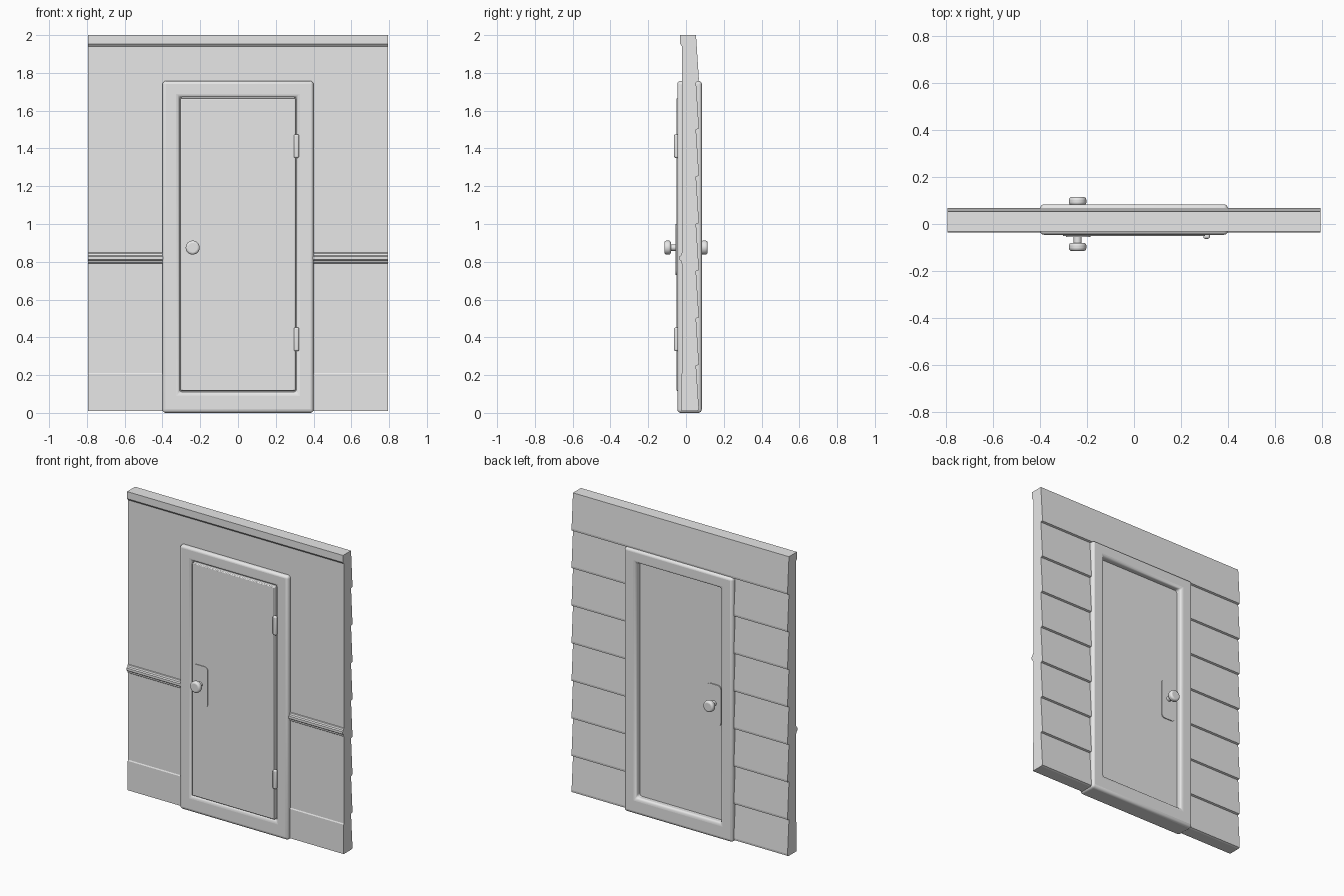
import bpy, bmesh, math
from mathutils import Vector, Matrix

if "Cube" in bpy.data.objects:
    bpy.data.objects.remove(bpy.data.objects["Cube"])

grey = bpy.data.materials.new("plain_grey")
grey.use_nodes = True
COLOUR = (0.8, 0.8, 0.8, 1)
grey.diffuse_color = COLOUR
for node in grey.node_tree.nodes:
    if node.type == 'BSDF_PRINCIPLED':
        node.inputs["Base Color"].default_value = COLOUR


def finish(name, bm, bevel=0, segments=3, smooth=True):
    bmesh.ops.recalc_face_normals(bm, faces=bm.faces[:])
    mesh = bpy.data.meshes.new(name)
    bm.to_mesh(mesh)
    bm.free()
    mesh.materials.append(grey)
    ob = bpy.data.objects.new(name, mesh)
    bpy.context.collection.objects.link(ob)
    if bevel:
        mod = ob.modifiers.new("rounded_edges", 'BEVEL')
        mod.width, mod.segments = bevel, segments
        mod.limit_method, mod.angle_limit = 'ANGLE', math.radians(40)
    if smooth:
        bpy.ops.object.select_all(action='DESELECT')
        ob.select_set(True)
        bpy.context.view_layer.objects.active = ob
        bpy.ops.object.shade_smooth_by_angle(angle=math.radians(35))
    return ob


def box(name, low, high, bevel=0, segments=3):
    low, high = Vector(low), Vector(high)
    bm = bmesh.new()
    bmesh.ops.create_cube(bm, size=1)
    bmesh.ops.scale(bm, vec=high - low, verts=bm.verts)
    bmesh.ops.translate(bm, vec=(low + high) / 2, verts=bm.verts)
    return finish(name, bm, bevel, segments)


def extrude(bm, points, offset):
    face = bm.faces.new([bm.verts.new(p) for p in points])
    out = bmesh.ops.extrude_face_region(bm, geom=[face])
    moved = [g for g in out["geom"] if isinstance(g, bmesh.types.BMVert)]
    bmesh.ops.translate(bm, vec=offset, verts=moved)


def disc(name, x, z, y0, y1, radius, bevel=0):
    bm = bmesh.new()
    place = Matrix.Translation((x, (y0 + y1) / 2, z)) @ Matrix.Rotation(math.pi / 2, 4, 'X')
    bmesh.ops.create_cone(bm, cap_ends=True, segments=32, radius1=radius,
                          radius2=radius, depth=abs(y1 - y0), matrix=place)
    return finish(name, bm, bevel, 4)


# Wall cross-section: skirting, chair rail and crown in front, lapped boards behind
FRONT = -0.02
section = [(-0.024, 0.01), (-0.024, 0.205), (FRONT, 0.212), (FRONT, 0.79),
           (-0.027, 0.795), (-0.027, 0.805), (-0.036, 0.812), (-0.036, 0.828),
           (-0.027, 0.833), (-0.024, 0.845), (FRONT, 0.848),
           (FRONT, 1.94), (-0.031, 1.953), (-0.031, 2.0)]
for board in range(7, -1, -1):
    bottom = max(board * 0.25, 0.01)
    section += [(0.053, board * 0.25 + 0.25), (0.068, bottom + 0.018),
                (0.066, bottom + 0.004)]
section.append((0.055, 0.01))


def wall(name, x0, x1, floor=None):
    bm = bmesh.new()
    extrude(bm, [(x0, y, z) for y, z in section], (x1 - x0, 0, 0))
    if floor:
        cut = bmesh.ops.bisect_plane(bm, geom=bm.verts[:] + bm.edges[:] + bm.faces[:],
                                     plane_co=(0, 0, floor), plane_no=(0, 0, 1),
                                     clear_inner=True)
        rim = [g for g in cut["geom_cut"] if isinstance(g, bmesh.types.BMEdge)]
        bmesh.ops.contextual_create(bm, geom=rim)
    finish(name, bm, smooth=False)


wall("right_wall", -0.795, -0.36)
wall("left_wall", 0.36, 0.795)
wall("wall_above_door", -0.36, 0.36, 1.71)

# Door frame: a rectangular ring with rounded edges
outer = [(-0.4, 0), (0.4, 0), (0.4, 1.757), (-0.4, 1.757)]
inner = [(-0.31, 0.11), (0.31, 0.11), (0.31, 1.672), (-0.31, 1.672)]
bm = bmesh.new()
rings = [[bm.verts.new((x, y, z)) for x, z in loop]
         for loop, y in ((outer, -0.046), (inner, -0.046), (inner, 0.084), (outer, 0.084))]
for a, b in zip(rings, rings[1:] + rings[:1]):
    for i in range(4):
        j = (i + 1) % 4
        bm.faces.new((a[i], a[j], b[j], b[i]))
finish("door_frame", bm, 0.018, 4)

# Door: core closing the opening and raised front leaf
box("door_core", (-0.325, -0.025, 0.095), (0.325, 0.042, 1.687))
box("door_front_leaf", (-0.304, -0.051, 0.117), (0.304, -0.02, 1.665), 0.005, 2)

# Hinges
for label, z in (("lower", 0.327), ("upper", 1.35)):
    box(label + "_hinge", (0.296, -0.063, z), (0.323, -0.04, z + 0.125), 0.008)


# Lock plates with rounded corners
def lock_plate(name, y0, y1):
    bm = bmesh.new()
    points = []
    corners = ((-0.21, 0.975), (-0.265, 0.975), (-0.265, 0.755), (-0.21, 0.755))
    for quarter, (cx, cz) in enumerate(corners):
        for step in range(5):
            a = (quarter + step / 4) * math.pi / 2
            points.append((cx + 0.025 * math.cos(a), y0, cz + 0.025 * math.sin(a)))
    extrude(bm, points, (0, y1 - y0, 0))
    finish(name, bm)


lock_plate("front_lock_plate", -0.055, -0.045)
lock_plate("back_lock_plate", 0.035, 0.048)

# Knobs on both sides
KNOB = (-0.24, 0.875)
disc("knob_spindle", *KNOB, -0.09, 0.09, 0.017)
disc("front_knob", *KNOB, -0.115, -0.08, 0.037, 0.012)
disc("back_knob", *KNOB, 0.08, 0.115, 0.037, 0.012)
